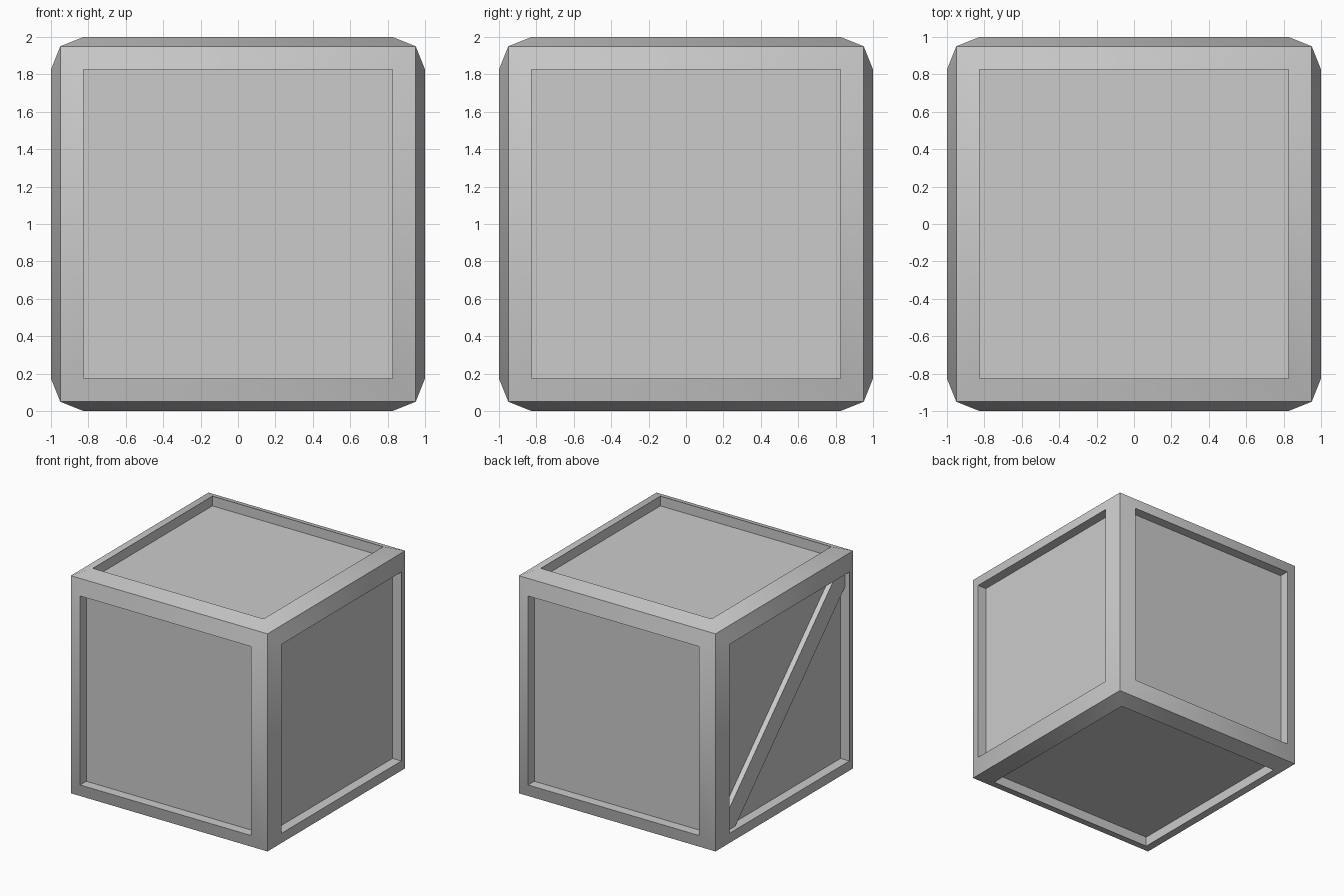
import bpy, bmesh, math
from mathutils import Matrix

if "Cube" in bpy.data.objects:
    bpy.data.objects.remove(bpy.data.objects["Cube"])

CORE, RIM, FACE, DEPTH = 0.95, 0.825, 1.0, 0.085   # half sizes and recess depth


def add_object(name, bm):
    bmesh.ops.recalc_face_normals(bm, faces=bm.faces)
    mesh = bpy.data.meshes.new(name)
    bm.to_mesh(mesh)
    bm.free()
    obj = bpy.data.objects.new(name, mesh)
    bpy.context.collection.objects.link(obj)
    return obj


# Crate body: cube with sloping frame and a sunken panel on every side
bm = bmesh.new()
bmesh.ops.create_cube(bm, size=2 * CORE, matrix=Matrix.Translation((0, 0, 1)))
sides = bm.faces[:]
bmesh.ops.inset_individual(bm, faces=sides, thickness=CORE - RIM,
                           depth=FACE - CORE, use_even_offset=True)
panels = bmesh.ops.extrude_discrete_faces(bm, faces=sides)["faces"]
for f in panels:
    f.normal_update()
    shift = -f.normal * DEPTH
    for v in f.verts:
        v.co += shift
crate = add_object("crate_body", bm)
bpy.ops.object.select_all(action='DESELECT')
crate.select_set(True)
bpy.context.view_layer.objects.active = crate
bpy.ops.object.shade_smooth_by_angle(angle=math.radians(40))

# Diagonal brace on the left side, cut to fit the opening
bm = bmesh.new()
r, k = RIM, RIM - 0.135
outline = [(r, -r), (r, -k), (-k, r), (-r, r), (-r, k), (k, -r)]
face = bm.faces.new([bm.verts.new((-FACE + DEPTH, y, z + 1)) for y, z in outline])
ext = bmesh.ops.extrude_face_region(bm, geom=[face])
for v in ext["geom"]:
    if isinstance(v, bmesh.types.BMVert):
        v.co.x = -0.96
add_object("diagonal_brace", bm)
